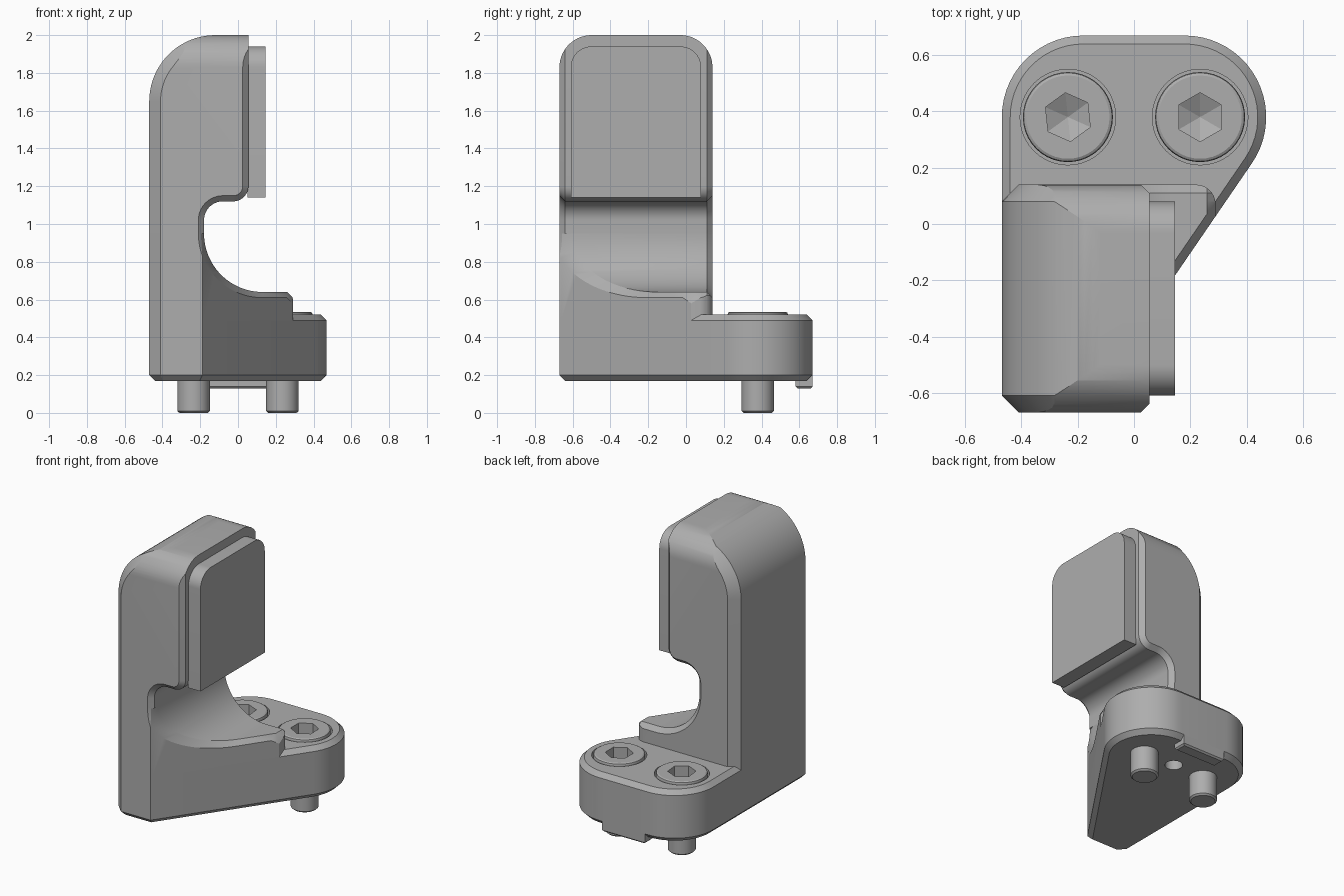
import bpy, bmesh, math
from mathutils import Matrix

if "Cube" in bpy.data.objects:
    bpy.data.objects.remove(bpy.data.objects["Cube"])

grey = bpy.data.materials.new("grey")
grey.diffuse_color = (0.42, 0.42, 0.42, 1)
grey.use_nodes = True
grey.node_tree.nodes["Principled BSDF"].inputs["Base Color"].default_value = grey.diffuse_color


def loft(name, rings):
    """Closed solid through matching rings of 3D points."""
    bm = bmesh.new()
    vs = [[bm.verts.new(p) for p in r] for r in rings]
    n = len(vs[0])
    for a, b in zip(vs, vs[1:]):
        for i in range(n):
            j = (i + 1) % n
            bm.faces.new((a[i], a[j], b[j], b[i]))
    bm.faces.new(vs[0])
    bm.faces.new(vs[-1])
    bmesh.ops.recalc_face_normals(bm, faces=bm.faces)
    me = bpy.data.meshes.new(name)
    bm.to_mesh(me)
    bm.free()
    ob = bpy.data.objects.new(name, me)
    bpy.context.collection.objects.link(ob)
    me.materials.append(grey)
    return ob


def arc(cx, cy, r, a0, a1, n=14):
    return [(cx + r * math.cos(math.radians(a0 + (a1 - a0) * i / n)),
             cy + r * math.sin(math.radians(a0 + (a1 - a0) * i / n))) for i in range(n + 1)]


def combine(ob, tool, op):
    """Apply a boolean and discard the tool."""
    m = ob.modifiers.new("cut", 'BOOLEAN')
    m.operation, m.object, m.solver = op, tool, 'EXACT'
    bpy.context.view_layer.objects.active = ob
    bpy.ops.object.modifier_apply(modifier=m.name)
    bpy.data.objects.remove(tool)


def smooth(ob):
    bpy.ops.object.select_all(action='DESELECT')
    ob.select_set(True)
    bpy.context.view_layer.objects.active = ob
    bpy.ops.object.shade_smooth_by_angle(angle=math.radians(25))


def lathe(name, x, y, prof, n=40):
    """Round solid from (radius, z) pairs."""
    return loft(name, [[(x + px, y + py, z) for px, py in arc(0, 0, r, 0, 360 - 360 / n, n - 1)]
                       for r, z in prof])


# Plan outline, diagonal on the right
NX, NY = 0.825, -0.565
C = NX * 0.18 + NY * 0.38 + 0.29


def diag(x):
    return (NX * x - C) / -NY


def plan(d):
    y = -0.67 + d
    return (arc(-0.18, 0.38, 0.29 - d, 180, 90) + arc(0.18, 0.38, 0.29 - d, 90, -34.4, 20)
            + [((C - d - NY * y) / NX, y), (-0.41 + 0.4 * d, y), (-0.47 + d, -0.61 + 0.4 * d)])


# Base plate with chamfered rims
base = loft("base_plate", [[(x, y, z) for x, y in plan(d)]
                           for d, z in ((0.03, 0.17), (0, 0.2), (0, 0.49), (0.03, 0.52))])
SX, SY = 0.235, 0.38
for s in (-1, 1):
    combine(base, lathe("bore", s * SX, SY, [(0.17, 0.4), (0.17, 0.7)]), 'DIFFERENCE')
combine(base, lathe("pin_hole", 0, SY, [(0.055, 0.1), (0.055, 0.3)]), 'DIFFERENCE')
smooth(base)

# Rear locating lip under the base
loft("rear_lip", [[(x, y, z) for x, y in ((-w, 0.58 + i), (w, 0.58 + i), (w, 0.67 - i), (-w, 0.67 - i))]
                  for z, w, i in ((0.13, 0.15, 0.01), (0.14, 0.16, 0), (0.2, 0.16, 0))])


# Front profiles: e insets the back edge, d insets the slot edge
def tower_profile(d, e):
    return ([(-0.47 + e, 0.95), (-0.18 - d, 0.95)] + arc(-0.08, 1.02, 0.10 + d, 180, 90)
            + arc(-0.025, 1.20, 0.08 - d, 270, 360) + [(0.055 - d, 2.0 - e)]
            + arc(-0.12, 1.65, 0.35 - e, 90, 180, 20))


def shoulder_profile(d, e):
    return ([(-0.47 + e, 0.49), (0.29, 0.49), (0.29, 0.61 - d), (0.26, 0.64 - d)]
            + arc(0.13, 0.95, 0.31 + d, 270, 180, 24) + [(-0.47 + e, 0.95)])


def slab(name, profile):
    """Front profile carried through the depth with chamfered faces."""
    return loft(name, [[(x, y, z) for x, z in profile(d, e)] for y, d, e in (
        (-0.67, 0.03, 0.06), (-0.64, 0, 0.03), (-0.61, 0, 0),
        (0.08, 0, 0), (0.11, 0, 0.03), (0.14, 0.03, 0.06))])


# Upright tower with rounded top corners
tower = slab("tower", tower_profile)
side = [(-0.67, 0.5), (0.14, 0.5)] + arc(-0.03, 1.83, 0.17, 0, 90) + arc(-0.5, 1.83, 0.17, 90, 180)
combine(tower, loft("side_tool", [[(x, y, z) for y, z in side] for x in (-1, 1)]), 'INTERSECT')
smooth(tower)

# Shoulder below the slot, trimmed by the diagonal wall and a round corner
shoulder = slab("shoulder", shoulder_profile)
rings = [[(x, diag(x) + s, z) for x, z in shoulder_profile(d, -0.2)] for s, d in ((0, 0.03), (0.053, 0))]
rings.append([(x, 0.3, z) for x, z in shoulder_profile(0, -0.2)])
combine(shoulder, loft("diagonal_tool", rings), 'INTERSECT')
corner = [(-1, -1), (0.29, -1)] + arc(0.22, 0.07, 0.07, 0, 90, 10) + [(-1, 0.14)]
combine(shoulder, loft("corner_tool", [[(x, y, z) for x, y in corner] for z in (0.3, 1.2)]), 'INTERSECT')
smooth(shoulder)

# Jaw pad on the tower
pad = [(-0.61, 1.14), (0.08, 1.14)] + arc(-0.03, 1.83, 0.11, 0, 90) + arc(-0.5, 1.83, 0.11, 90, 180)
smooth(loft("jaw_pad", [[(x, y, z) for y, z in pad] for x in (0.05, 0.145)]))

# Socket screws
for label, s, turn in (("left", -1, 6), ("right", 1, 0)):
    x = s * SX
    screw = lathe(label + "_screw", x, SY, [
        (0.075, 0), (0.086, 0.01), (0.086, 0.39), (0.16, 0.39), (0.16, 0.52), (0.157, 0.53), (0.148, 0.535)])
    hexa = arc(0, 0, 0.087, 30 + turn, 330 + turn, 5)
    socket = loft("socket", [[(x + k * px, SY + k * py, z) for px, py in hexa]
                             for k, z in ((1, 0.6), (1, 0.44), (0.02, 0.40))])
    combine(screw, socket, 'DIFFERENCE')
    smooth(screw)
